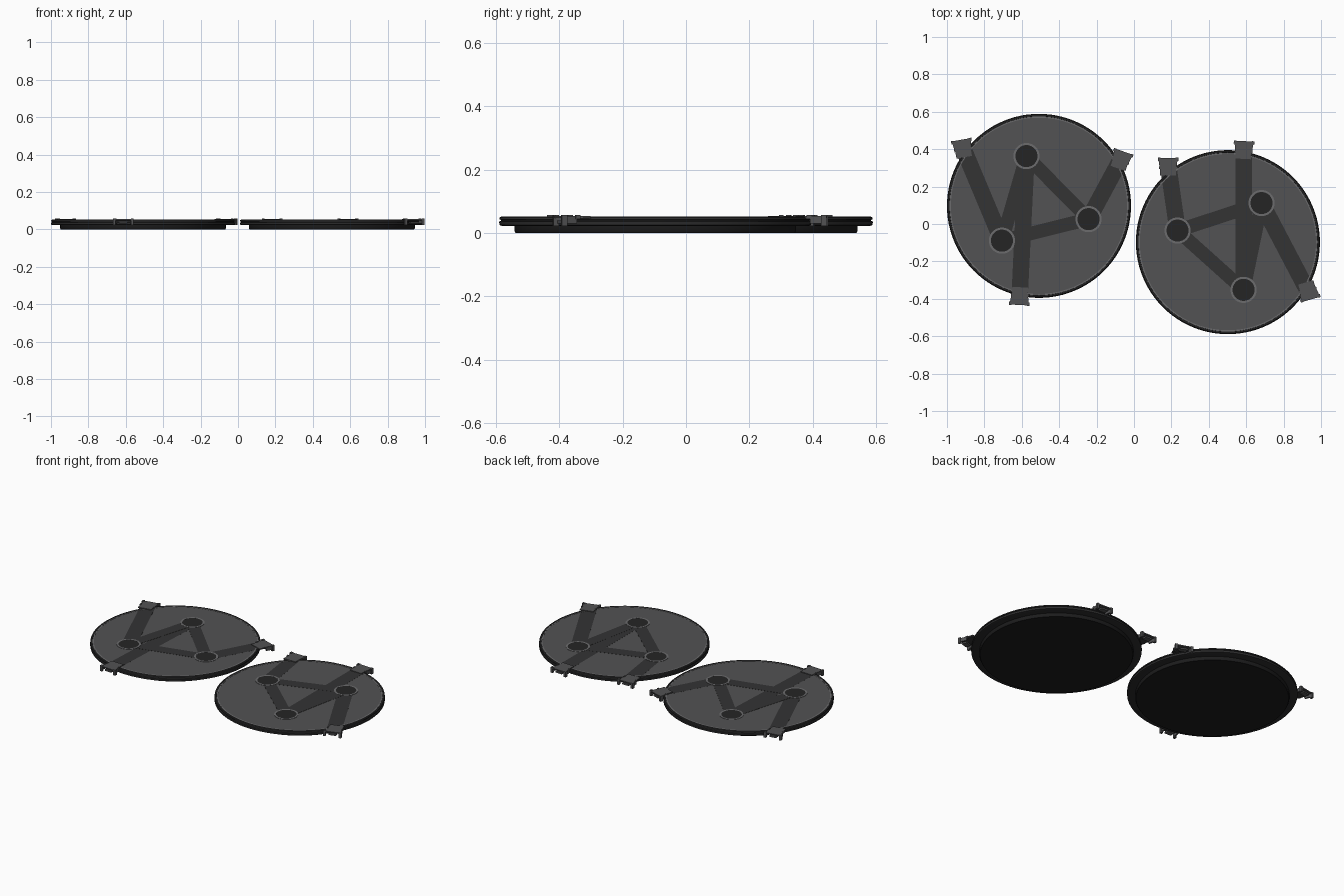
import bpy, bmesh, math
from mathutils import Vector, Matrix

if "Cube" in bpy.data.objects:
    bpy.data.objects.remove(bpy.data.objects["Cube"])


def mat(name, v):
    m = bpy.data.materials.new(name)
    m.diffuse_color = (v, v, v * 1.03, 1)
    m.use_nodes = True
    m.node_tree.nodes["Principled BSDF"].inputs["Base Color"].default_value = m.diffuse_color
    return m


SHEET, STRAP, RIM = mat("grey_sheet", 0.085), mat("dark_strap", 0.033), mat("rim_dark", 0.026)
BASE, KNOB, RING = mat("base_black", 0.012), mat("knob_black", 0.018), mat("ring_grey", 0.15)


def finish(bm, name, m, smooth=False):
    bmesh.ops.recalc_face_normals(bm, faces=bm.faces[:])
    me = bpy.data.meshes.new(name)
    bm.to_mesh(me)
    bm.free()
    ob = bpy.data.objects.new(name, me)
    bpy.context.collection.objects.link(ob)
    me.materials.append(m)
    if smooth:
        bpy.ops.object.select_all(action='DESELECT')
        ob.select_set(True)
        bpy.context.view_layer.objects.active = ob
        bpy.ops.object.shade_smooth_by_angle(angle=math.radians(35))
    return ob


def lathe(name, c, prof, m, n=96, closed=False):
    bm = bmesh.new()
    vs = [bm.verts.new((c[0] + r, c[1], z)) for r, z in prof]
    pairs = list(zip(vs, vs[1:])) + ([(vs[-1], vs[0])] if closed else [])
    es = [bm.edges.new(p) for p in pairs]
    bmesh.ops.spin(bm, geom=vs + es, cent=(c[0], c[1], 0), axis=(0, 0, 1),
                   angle=2 * math.pi, steps=n, use_merge=True)
    bmesh.ops.remove_doubles(bm, verts=bm.verts[:], dist=1e-5)
    return finish(bm, name, m, True)


def prism(bm, pts, z0, z1, mw=Matrix()):
    lo = [bm.verts.new(mw @ Vector((x, y, z0))) for x, y in pts]
    hi = [bm.verts.new(mw @ Vector((x, y, z1))) for x, y in pts]
    bm.faces.new(lo[::-1])
    bm.faces.new(hi)
    for i in range(len(pts)):
        j = (i + 1) % len(pts)
        bm.faces.new((lo[i], lo[j], hi[j], hi[i]))


def strap(name, a, b, w, z):
    a, b = Vector(a), Vector(b)
    d = (b - a).normalized()
    s = Vector((-d.y, d.x)) * w / 2
    bm = bmesh.new()
    prism(bm, [a - s, b - s, b + s, a + s], 0.045, z)
    finish(bm, name, STRAP)


def clip(name, p, deg):
    # local +y points outward from the disc, flared towards the outer end
    mw = Matrix.Translation((p[0], p[1], 0)) @ Matrix.Rotation(math.radians(deg - 90), 4, 'Z')
    bm = bmesh.new()
    prism(bm, [(-.042, -.06), (.042, -.06), (.042, -.02), (.051, .035), (-.051, .035), (-.042, -.02)],
          .048, .0545, mw)
    for s in (-1, 1):
        # side cheeks and outer corner posts
        prism(bm, [(s * .045, -.015), (s * .036, -.015), (s * .043, .033), (s * .052, .033)], .03, .052, mw)
        prism(bm, [(s * .055, .02), (s * .041, .02), (s * .041, .037), (s * .055, .037)], .022, .057, mw)
        prism(bm, [(s * .047, -.025), (s * .039, -.025), (s * .039, -.01), (s * .047, -.01)], .045, .057, mw)
    # centre hook under the plate
    prism(bm, [(-.022, .0), (.022, .0), (.022, .032), (-.022, .032)], .03, .04, mw)
    finish(bm, name, SHEET)


def pad(tag, c, knobs, clips):
    lathe("base_" + tag, c, [(0, 0), (.44, 0), (.444, .006), (.444, .024), (0, .024)], BASE)
    lathe("rim_" + tag, c, [(.43, .022), (.482, .022), (.491, .025), (.492, .036), (.486, .038), (.486, .041),
                            (.491, .043), (.49, .049), (.486, .052), (.479, .052), (.477, .048), (.43, .046)],
          RIM, closed=True)
    lathe("sheet_" + tag, c, [(0, .04), (.473, .04), (.473, .05), (0, .05)], SHEET)
    lathe("rim_line_" + tag, c, [(.471, .045), (.478, .045), (.478, .051), (.471, .051)], RING, closed=True)
    # triangle of straps between the knobs
    for i in range(3):
        strap(f"cross_strap_{tag}_{i}", knobs[i], knobs[(i + 1) % 3], .072, .0508 + .0002 * i)
    # knobs, outgoing straps and edge clips
    for i, (k, (p, deg)) in enumerate(zip(knobs, clips)):
        strap(f"edge_strap_{tag}_{i}", k, p, .088, .0502 + .0001 * i)
        lathe(f"knob_ring_{tag}_{i}", k, [(.059, .045), (.07, .045), (.07, .052), (.059, .052)], RING, 40, True)
        lathe(f"knob_{tag}_{i}", k, [(0, .045), (.06, .045), (.06, .0518), (0, .0518)], KNOB, 40)
        clip(f"clip_{tag}_{i}", p, deg)


pad("left", (-.508, .097),
    [(-.575, .363), (-.243, .026), (-.706, -.089)],
    [((-.612, -.398), 267), ((-.066, .354), 71), ((-.918, .416), 100)])
pad("right", (.502, -.097),
    [(.233, -.035), (.682, .112), (.586, -.352)],
    [((.182, .318), 90), ((.935, -.37), 286), ((.587, .408), 87)])
